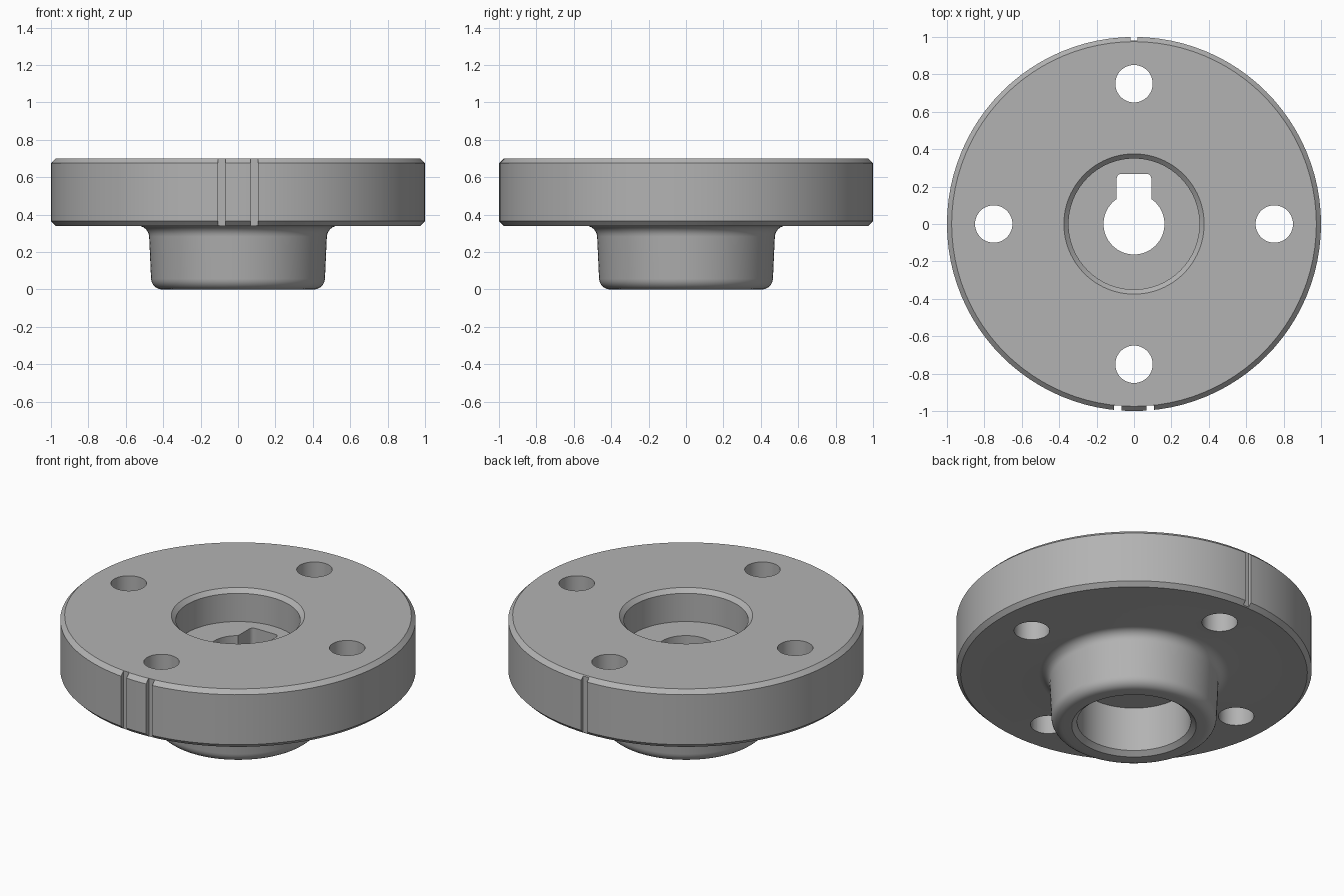
import bpy, bmesh, math
from mathutils import Matrix, Vector

if "Cube" in bpy.data.objects:
    bpy.data.objects.remove(bpy.data.objects["Cube"])

SEGMENTS = 96

grey = bpy.data.materials.new("machined grey")
grey.diffuse_color = (0.45, 0.45, 0.45, 1)
grey.use_nodes = True
grey.node_tree.nodes["Principled BSDF"].inputs["Base Color"].default_value = grey.diffuse_color


def make_object(name, bm):
    bmesh.ops.recalc_face_normals(bm, faces=bm.faces)
    mesh = bpy.data.meshes.new(name)
    bm.to_mesh(mesh)
    bm.free()
    mesh.materials.append(grey)
    obj = bpy.data.objects.new(name, mesh)
    bpy.context.collection.objects.link(obj)
    return obj


def arc(cx, cz, r, start, end, steps=6):
    angles = [math.radians(start + (end - start) * i / steps) for i in range(steps + 1)]
    return [(cx + r * math.cos(a), cz + r * math.sin(a)) for a in angles]


def lathe(name, profile):
    """Revolve a (radius, z) profile; both ends sit on the axis."""
    bm = bmesh.new()
    verts = [bm.verts.new((r, 0, z)) for r, z in profile]
    edges = [bm.edges.new(pair) for pair in zip(verts, verts[1:])]
    bmesh.ops.spin(bm, geom=verts + edges, cent=(0, 0, 0), axis=(0, 0, 1),
                   angle=math.tau, steps=SEGMENTS, use_duplicate=False)
    bmesh.ops.remove_doubles(bm, verts=bm.verts, dist=1e-5)
    return make_object(name, bm)


def add_cylinder(bm, x, y, radius, sides):
    bmesh.ops.create_cone(bm, cap_ends=True, segments=sides, radius1=radius, radius2=radius,
                          depth=2, matrix=Matrix.Translation((x, y, 0.4)))


def add_box(bm, x0, x1, y0, y1):
    size = Matrix.Diagonal((x1 - x0, y1 - y0, 2, 1))
    place = Matrix.Translation(((x0 + x1) / 2, (y0 + y1) / 2, 0.4))
    return bmesh.ops.create_cube(bm, size=1, matrix=place @ size)["verts"]


def cut(target, cutter):
    mod = target.modifiers.new("cut", "BOOLEAN")
    mod.operation = "DIFFERENCE"
    mod.solver = "EXACT"
    mod.object = cutter
    bpy.ops.object.select_all(action="DESELECT")
    bpy.context.view_layer.objects.active = target
    target.select_set(True)
    bpy.ops.object.modifier_apply(modifier=mod.name)
    bpy.data.objects.remove(cutter)


# Flange, tapered hub and the recesses above and below the web
profile = [(0, 0.30), (0.32, 0.30), (0.32, 0.025), (0.35, 0)]
profile += arc(0.405, 0.06, 0.06, -90, -3)          # rounded hub foot
profile += arc(0.535, 0.28, 0.06, 177, 90)          # fillet under the flange
profile += [(0.975, 0.34), (1, 0.365), (1, 0.675), (0.975, 0.70),
            (0.375, 0.70), (0.35, 0.675), (0.35, 0.50), (0, 0.50)]
flange = lathe("flanged_hub", profile)

# Centre bore
bm = bmesh.new()
add_cylinder(bm, 0, 0, 0.163, 64)
cut(flange, make_object("bore_cutter", bm))

# Keyway with rounded outer corners
bm = bmesh.new()
add_box(bm, -0.093, 0.093, 0, 0.268)
corners = [e for e in bm.edges
           if all(v.co.y > 0.2 for v in e.verts)
           and abs(e.verts[0].co.z - e.verts[1].co.z) > 1]
bmesh.ops.bevel(bm, geom=corners, offset=0.025, segments=4, profile=0.5, affect="EDGES")
cut(flange, make_object("keyway_cutter", bm))

# Four bolt holes
bm = bmesh.new()
for i in range(4):
    a = i * math.pi / 2
    add_cylinder(bm, 0.75 * math.cos(a), 0.75 * math.sin(a), 0.1, 48)
cut(flange, make_object("bolt_hole_cutter", bm))

# Rim notches: a pair at the front, one at the back
bm = bmesh.new()
for x in (-0.087, 0.087):
    add_box(bm, x - 0.02, x + 0.02, -1.2, -0.97)
add_box(bm, -0.02, 0.02, 0.98, 1.2)
cut(flange, make_object("notch_cutter", bm))

flange.select_set(True)
bpy.context.view_layer.objects.active = flange
bpy.ops.object.shade_smooth_by_angle(angle=math.radians(30))
